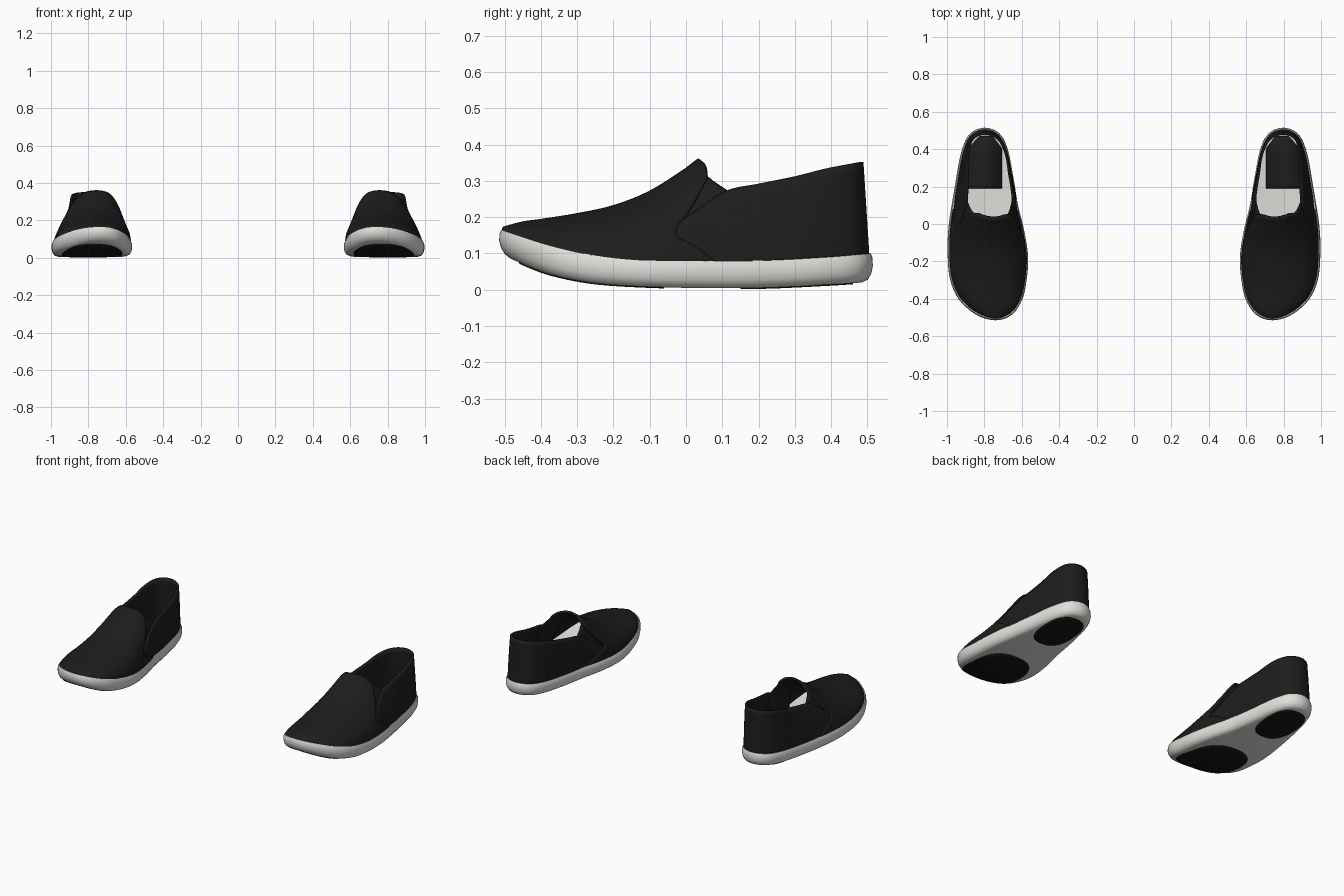
import bpy, bmesh, math
from mathutils import Vector

if "Cube" in bpy.data.objects:
    bpy.data.objects.remove(bpy.data.objects["Cube"])


def material(name, rgb):
    m = bpy.data.materials.new(name)
    m.diffuse_color = (*rgb, 1)
    m.use_nodes = True
    m.node_tree.nodes["Principled BSDF"].inputs["Base Color"].default_value = m.diffuse_color
    return m


BLACK = material("black_canvas", (0.012, 0.012, 0.012))
WHITE = material("off_white_rubber", (0.75, 0.75, 0.71))
TREAD = material("black_tread", (0.008, 0.008, 0.008))

# Sole outline of one shoe: toe first, up the outer side, heel at index 10
OUTLINE = [(.74, -.515), (.84, -.487), (.935, -.405), (.985, -.29), (.997, -.13),
           (.99, 0), (.975, .1), (.955, .22), (.925, .38), (.88, .48),
           (.80, .515), (.72, .485), (.675, .40), (.645, .25), (.62, .1),
           (.588, -.03), (.566, -.18), (.577, -.32), (.60, -.41), (.655, -.487)]
N = len(OUTLINE)

# Profiles along y
SOLE_TOP = [(-.515, .165), (-.4, .128), (-.3, .103), (-.2, .087), (-.1, .08), (.2, .08), (.4, .09), (.515, .10)]
SOLE_LOW = [(-.515, .10), (-.4, .05), (-.3, .025), (-.2, .013), (0, .005), (.2, .005), (.4, .014), (.515, .022)]
CREST = [(-.51, .172), (-.45, .188), (-.4, .195), (-.3, .211), (-.2, .233), (-.1, .272), (0, .335),
         (.04, .365), (.1, .39), (.2, .44), (.3, .515), (.5, .9)]
QUARTER_RIM = [(-.05, .16), (.03, .217), (.11, .27), (.2, .29), (.3, .311), (.4, .335), (.5, .352)]
GORE_RIM = [(-.1, .2), (-.03, .25), (.05, .312), (.08, .295), (.14, .255)]
VAMP_EDGE = [(0, 5.95), (.3, 4.85), (.42, 4.75), (.8, 5.65), (.92, 5.62), (1, 5.47)]


def curve(table, v):
    """Smooth interpolation through a table of (position, value)."""
    v = min(max(v, table[0][0]), table[-1][0])
    k = next(i for i in range(len(table) - 1) if v <= table[i + 1][0])

    def slope(i):
        a, b = table[max(i - 1, 0)], table[min(i + 1, len(table) - 1)]
        return (b[1] - a[1]) / (b[0] - a[0])
    (x0, y0), (x1, y1) = table[k], table[k + 1]
    d = x1 - x0
    s = (v - x0) / d
    return (y0 * (2*s**3 - 3*s*s + 1) + y1 * (3*s*s - 2*s**3)
            + d * (slope(k) * (s**3 - 2*s*s + s) + slope(k + 1) * (s**3 - s*s)))


def linear(table, v):
    for (a, p), (b, q) in zip(table, table[1:]):
        if v <= b:
            return p + (q - p) * (v - a) / (b - a)
    return table[-1][1]


def spline(t):
    i = math.floor(t)
    s = t - i
    a, b, c, d = (Vector(OUTLINE[(i + k) % N]) for k in (-1, 0, 1, 2))
    return .5 * (2*b + (c - a)*s + (2*a - 5*b + 4*c - d)*s*s + (3*b - a - 3*c + d)*s**3)


def rim(t, inset=0):
    """Point on the outline, moved inwards by inset."""
    d = (spline(t + .01) - spline(t - .01)).normalized()
    return spline(t) + Vector((-d.y, d.x)) * inset


def skew(y, rise):
    """The upper leans towards the inner side, less so at toe and heel."""
    return -linear([(-.6, .0), (-.3, .03), (.15, .035), (.5, 0)], y) * rise / .27


def make(name, verts, faces, mat, thick=0):
    me = bpy.data.meshes.new(name)
    me.from_pydata(verts, [], faces)
    bm = bmesh.new()
    bm.from_mesh(me)
    bmesh.ops.remove_doubles(bm, verts=bm.verts, dist=.0004)
    bmesh.ops.recalc_face_normals(bm, faces=bm.faces)
    bm.to_mesh(me)
    bm.free()
    ob = bpy.data.objects.new(name, me)
    bpy.context.collection.objects.link(ob)
    me.materials.append(mat)
    bpy.ops.object.select_all(action='DESELECT')
    ob.select_set(True)
    bpy.context.view_layer.objects.active = ob
    bpy.ops.object.shade_smooth_by_angle(angle=math.radians(45))
    if thick:
        m = ob.modifiers.new("thickness", 'SOLIDIFY')
        m.thickness, m.offset = thick, 0
    ob.modifiers.new("other_shoe", 'MIRROR')
    return ob


def grid_faces(rows, cols, wrap=False):
    return [(r*cols + c, r*cols + (c + 1) % cols, (r + 1)*cols + (c + 1) % cols, (r + 1)*cols + c)
            for r in range(rows - 1) for c in range(cols if wrap else cols - 1)]


# Sole: stacked outline rings (inset, height fraction), capped by cross strips
M = 100
rings = [(.03, 0), (.014, .08), (.004, .3), (0, .55), (.001, .85), (.006, 1), (.03, .93)]
verts = []
for inset, f in rings:
    for i in range(M):
        p = rim(i * N / M, inset)
        y = spline(i * N / M).y
        lo, hi = curve(SOLE_LOW, p.y), curve(SOLE_TOP, y)
        verts.append((p.x, p.y, lo + (hi - lo) * f))
faces = grid_faces(len(rings), M, True)
for base in (0, (len(rings) - 1) * M):
    for i in range(M // 2):
        quad = [i, i + 1, (M - i - 1) % M, (M - i) % M]
        faces.append([base + k for k in dict.fromkeys(quad)])
make("sole", verts, faces, WHITE)

# Vamp: domed front, with a back edge that dips at the sides
rows, cols = 36, 41
verts = []
for r in range(rows):
    for c in range(cols):
        a = math.pi * c / (cols - 1)
        s, co = math.sin(a), math.cos(a)
        t = linear(VAMP_EDGE, s) * r / (rows - 1)
        A, B = rim(t, .014), rim(N - t, .014)
        mid = (A + B) / 2
        p = mid + (A - mid) * co
        z0 = curve(SOLE_TOP, p.y) - .012
        rise = (max(curve(CREST, mid.y) - .006, z0 + .01) - z0) * s
        verts.append((p.x + skew(p.y, rise), p.y, z0 + rise))
make("vamp", verts, grid_faces(rows, cols), BLACK, .012)


def wall(name, t0, t1, inset, top, n, thick):
    """Side wall following the outline and leaning in like the dome."""
    rows, verts = 12, []
    for r in range(rows):
        for i in range(n):
            t = t0 + (t1 - t0) * i / (n - 1)
            # hug the outline more closely towards the heel
            p = rim(t, inset - .007 * min(max((spline(t).y - .05) / .1, 0), 1))
            cx = (p.x + rim(N - t, inset).x) / 2
            z0 = curve(SOLE_TOP, p.y) - .012
            rise = (curve(top, p.y) - z0) * r / (rows - 1)
            h = min(rise / (curve(CREST, p.y) - z0), .97)
            lean = max(0, p.y - .3) * .08 * rise / .25
            verts.append((cx + (p.x - cx) * (1 - h*h) ** .5 + skew(p.y, rise), p.y - lean, z0 + rise))
    make(name, verts, grid_faces(rows, n), BLACK, thick)


# Heel quarter and the elastic side gores under it
wall("heel_quarter", 4.7, N - 4.7, .022, QUARTER_RIM, 80, .012)
wall("outer_gore", 4.3, 6.35, .029, GORE_RIM, 20, .006)
wall("inner_gore", N - 4.3, N - 6.2, .029, GORE_RIM, 20, .006)

# Heel insole pad: straight front edge, follows the heel
verts = []
for i in range(14):
    y = .19 + .28 * i / 13
    z = curve(SOLE_TOP, y) + .003
    right = .925 - .05 * (i / 13) - .05 * max(0, i - 10) / 3
    verts += [(.707 + .05 * max(0, i - 10) / 3, y, z), (right, y, z)]
make("insole_pad", verts, grid_faces(14, 2), BLACK, .006)


def tread(name, x, y, rx, ry, shift):
    """Oval plate following the curved underside."""
    rows, cols, verts = 8, 40, []
    for r in range(rows):
        k = max(r / (rows - 1), .01)
        for c in range(cols):
            a = 2 * math.pi * c / cols
            sx, sy = (math.copysign(abs(v) ** .8, v) for v in (math.cos(a), math.sin(a)))
            py = y + ry * k * sy
            verts.append((x + rx * k * sx + shift * sy * k, py, curve(SOLE_LOW, py) - .001))
    make(name, verts, grid_faces(rows, cols, True) + [range(cols)], TREAD, .004)


# Tread pads under the ball of the foot and the heel
tread("toe_tread", .78, -.26, .16, .2, .012)
tread("heel_tread", .80, .305, .105, .155, .0)
